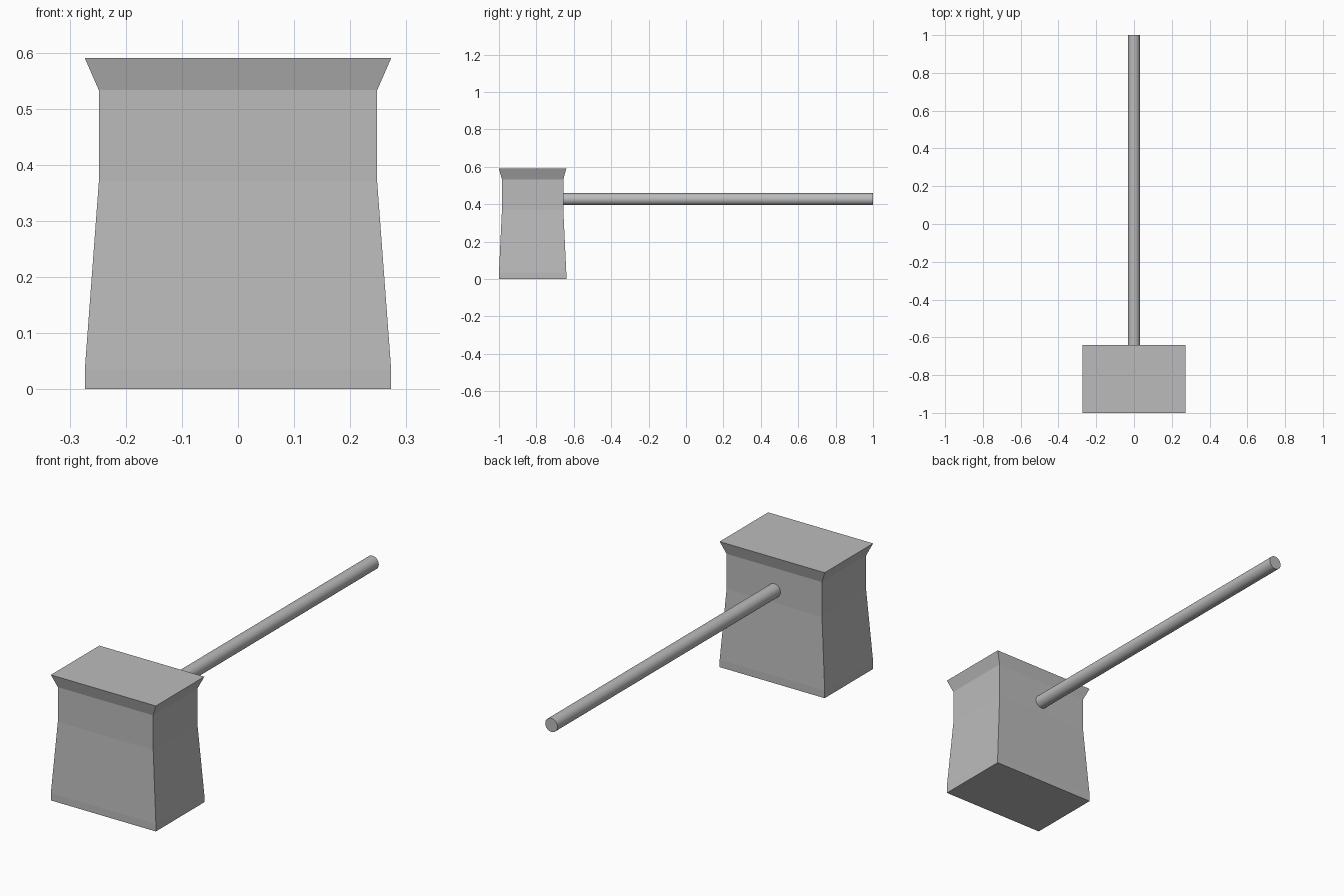
import bpy, bmesh, math

if "Cube" in bpy.data.objects:
    bpy.data.objects.remove(bpy.data.objects["Cube"])

grey = bpy.data.materials.new("plain grey")
grey.diffuse_color = (0.5, 0.5, 0.5, 1)
grey.use_nodes = True
grey.node_tree.nodes["Principled BSDF"].inputs["Base Color"].default_value = grey.diffuse_color


def add_object(name, bm):
    bmesh.ops.recalc_face_normals(bm, faces=bm.faces[:])
    mesh = bpy.data.meshes.new(name)
    bm.to_mesh(mesh)
    bm.free()
    mesh.materials.append(grey)
    obj = bpy.data.objects.new(name, mesh)
    bpy.context.collection.objects.link(obj)
    return obj


# Hammer head: stacked rectangular rings, (height, half width, half depth)
HEAD_Y = -0.82
sections = [(0.0, 0.273, 0.18), (0.035, 0.273, 0.18), (0.37, 0.248, 0.164),
            (0.533, 0.248, 0.164), (0.59, 0.273, 0.18)]
bm = bmesh.new()
rings = [[bm.verts.new((sx * w, HEAD_Y + sy * d, z))
          for sx, sy in ((-1, -1), (1, -1), (1, 1), (-1, 1))]
         for z, w, d in sections]
for low, high in zip(rings, rings[1:]):
    for i in range(4):
        j = (i + 1) % 4
        bm.faces.new((low[i], low[j], high[j], high[i]))
bm.faces.new(rings[0])
bm.faces.new(rings[-1])
add_object("hammer_head", bm)

# Handle: round rod running back from the rear face of the head
START, END = -0.67, 1.0
bm = bmesh.new()
bmesh.ops.create_cone(bm, cap_ends=True, segments=32,
                      radius1=0.032, radius2=0.032, depth=END - START)
handle = add_object("handle", bm)
handle.rotation_euler.x = math.pi / 2
handle.location = (0, (START + END) / 2, 0.427)
bpy.context.view_layer.objects.active = handle
handle.select_set(True)
bpy.ops.object.shade_smooth_by_angle(angle=math.radians(30))
